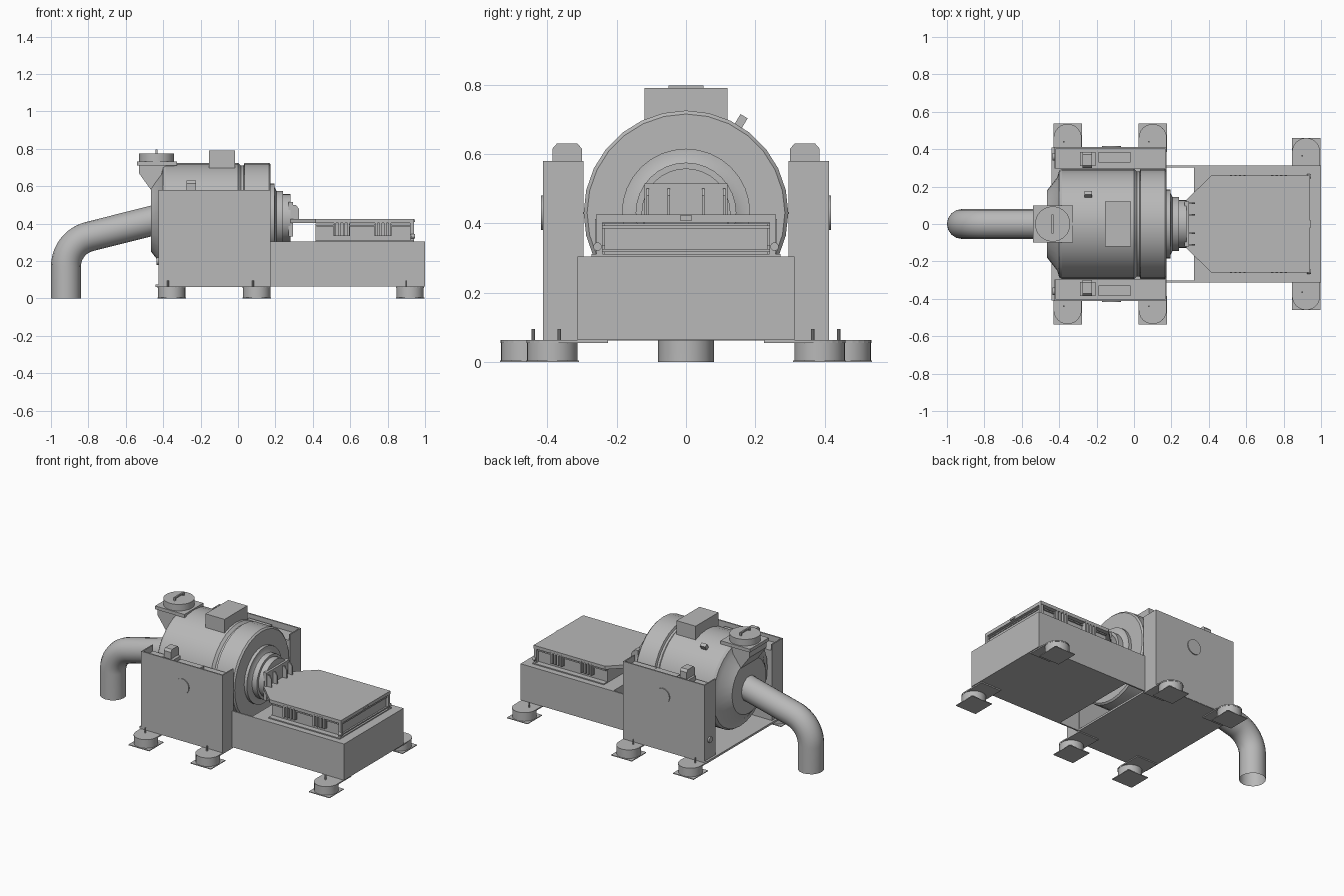
import bpy
import bmesh
from math import sin, cos, pi, radians, atan
from mathutils import Vector, Matrix

old = bpy.data.objects.get("Cube")
if old:
    bpy.data.objects.remove(old, do_unlink=True)

grey = bpy.data.materials.new("plain grey")
grey.use_nodes = True
COLOUR = (0.48, 0.48, 0.48, 1)
grey.diffuse_color = COLOUR
grey.node_tree.nodes["Principled BSDF"].inputs["Base Color"].default_value = COLOUR

AXIS = 0.43  # height of the drum axis


def finish(name, bm, smooth=False):
    bmesh.ops.recalc_face_normals(bm, faces=bm.faces)
    mesh = bpy.data.meshes.new(name)
    bm.to_mesh(mesh)
    bm.free()
    obj = bpy.data.objects.new(name, mesh)
    bpy.context.collection.objects.link(obj)
    mesh.materials.append(grey)
    if smooth:
        smooth_object(obj)
    return obj


def smooth_object(obj):
    bpy.ops.object.select_all(action="DESELECT")
    obj.select_set(True)
    bpy.context.view_layer.objects.active = obj
    bpy.ops.object.shade_smooth_by_angle(angle=radians(30))


def box(name, x, y, z):
    """Box from (min, max) pairs."""
    bm = bmesh.new()
    mid = Vector([(a + b) / 2 for a, b in (x, y, z)])
    size = [abs(b - a) for a, b in (x, y, z)]
    bmesh.ops.create_cube(bm, size=1, matrix=Matrix.LocRotScale(mid, None, size))
    return finish(name, bm)


def prism(name, points, axis, low, high):
    """Extrude a flat outline along one axis."""
    bm = bmesh.new()
    put = {"x": lambda p, h: (h, *p), "y": lambda p, h: (p[0], h, p[1]),
           "z": lambda p, h: (*p, h)}[axis]
    face = bm.faces.new([bm.verts.new(put(p, low)) for p in points])
    ext = bmesh.ops.extrude_face_region(bm, geom=[face])["geom"]
    move = Vector(put((0, 0), high - low))
    bmesh.ops.translate(bm, vec=move, verts=[v for v in ext if isinstance(v, bmesh.types.BMVert)])
    return finish(name, bm)


def cylinder(name, centre, radius, depth, axis="z", sides=32):
    rot = {"z": Matrix(), "x": Matrix.Rotation(pi / 2, 4, "Y"),
           "y": Matrix.Rotation(pi / 2, 4, "X")}[axis]
    bm = bmesh.new()
    bmesh.ops.create_cone(bm, cap_ends=True, segments=sides, radius1=radius, radius2=radius,
                          depth=depth, matrix=Matrix.Translation(centre) @ rot)
    return finish(name, bm, True)


def lathe(name, profile, sides=28):
    """Turn (x, radius) points about the drum axis, with closed ends."""
    bm = bmesh.new()
    rings = [[bm.verts.new((x, r * sin(2 * pi * i / sides), AXIS + r * cos(2 * pi * i / sides)))
              for i in range(sides)] for x, r in profile]
    for a, b in zip(rings, rings[1:]):
        for i in range(sides):
            j = (i + 1) % sides
            bm.faces.new((a[i], a[j], b[j], b[i]))
    bm.faces.new(rings[0])
    bm.faces.new(rings[-1])
    return finish(name, bm, True)


# Drum and its bearing hub
lathe("drum_body", [(-0.465, 0.18), (-0.41, 0.25), (-0.4, 0.285), (-0.385, 0.295),
                    (0.0, 0.295), (0.015, 0.28), (0.03, 0.28), (0.035, 0.295),
                    (0.165, 0.295), (0.175, 0.285), (0.175, 0.19)])
lathe("bearing_hub", [(0.17, 0.185), (0.195, 0.185), (0.195, 0.165), (0.205, 0.145),
                      (0.24, 0.145), (0.24, 0.128), (0.28, 0.128)], 32)
box("drum_top_box", (-0.155, -0.015), (-0.12, 0.12), (0.67, 0.79))
knob = box("drum_knob", (-0.265, -0.225), (-0.012, 0.012), (0.28, 0.325))
knob.matrix_world = Matrix.Translation((0, 0, AXIS)) @ Matrix.Rotation(-radians(31), 4, "X")

# Coupling block on the hub, with thin ribs
box("coupling_block", (0.27, 0.295), (-0.12, 0.12), (0.33, 0.515))
for y in (-0.11, -0.05, 0.05, 0.11):
    prism("coupling_rib", [(0.29, 0.42), (0.325, 0.42), (0.325, 0.48), (0.31, 0.5), (0.29, 0.5)],
          "y", y - 0.004, y + 0.004)
cylinder("hub_bolt", (0.245, 0, 0.545), 0.011, 0.02, "x", 12)

# Discharge pipe: straight drop, bend, sloping run into the drum
slope = atan(0.25)
bend_radius = 0.166
centre = (-0.92 + bend_radius, 0.17)
path = [(-0.92, 0.0)]
for i in range(13):
    a = pi - (pi / 2 - slope) * i / 12
    path.append((centre[0] + bend_radius * cos(a), centre[1] + bend_radius * sin(a)))
path.append((-0.42, 0.425))
curve = bpy.data.curves.new("discharge_pipe", "CURVE")
curve.dimensions = "3D"
curve.bevel_depth = 0.08
curve.bevel_resolution = 6
spline = curve.splines.new("POLY")
spline.points.add(len(path) - 1)
for point, (x, z) in zip(spline.points, path):
    point.co = (x, 0, z, 1)
pipe = bpy.data.objects.new("discharge_pipe", curve)
bpy.context.collection.objects.link(pipe)
curve.materials.append(grey)
bpy.ops.object.select_all(action="DESELECT")
pipe.select_set(True)
bpy.context.view_layer.objects.active = pipe
bpy.ops.object.convert(target="MESH")
smooth_object(bpy.context.view_layer.objects.active)

# Feed chute with flange, lid and handle
prism("feed_chute", [(-0.53, 0.71), (-0.34, 0.71), (-0.34, 0.49), (-0.4, 0.49), (-0.53, 0.67)],
      "y", -0.09, 0.09)
box("chute_flange", (-0.54, -0.325), (-0.1, 0.1), (0.71, 0.732))
cylinder("chute_lid", (-0.435, 0, 0.753), 0.094, 0.044)
box("lid_handle", (-0.44, -0.43), (-0.05, 0.05), (0.787, 0.797))
for y in (-0.045, 0.045):
    box("handle_post", (-0.44, -0.43), (y - 0.005, y + 0.005), (0.77, 0.79))

# Floor plate under the drum, base box and its side plates
box("floor_plate", (-0.44, 0.175), (-0.41, 0.41), (0.062, 0.075))
box("base_box", (0.32, 1.0), (-0.312, 0.312), (0.064, 0.305))

for s in (-1, 1):
    box("base_side_plate", (0.17, 0.325), (s * 0.302, s * 0.312), (0.064, 0.305))
    # Side housing: body with a raised rim on three sides
    box("side_housing", (-0.42, 0.172), (s * 0.297, s * 0.408), (0.064, 0.54))
    box("housing_outer_rim", (-0.425, 0.175), (s * 0.403, s * 0.412), (0.064, 0.58))
    for x in (-0.425, 0.167):
        box("housing_end_rim", (x, x + 0.008), (s * 0.296, s * 0.412), (0.064, 0.58))
    cylinder("housing_disc", (-0.12, s * 0.412, 0.43), 0.05, 0.012, "y")
    cylinder("housing_plug", (-0.428, s * 0.36, 0.2), 0.02, 0.015, "x", 16)
    prism("housing_lug", [(s * y, z) for y, z in ((0.3, 0.53), (0.385, 0.53), (0.385, 0.615),
          (0.372, 0.63), (0.313, 0.63), (0.3, 0.615))], "x", -0.275, -0.225)
    box("lug_foot", (-0.29, -0.205), (s * 0.31, s * 0.385), (0.53, 0.57))
    box("housing_latch", (-0.19, -0.02), (s * 0.33, s * 0.385), (0.53, 0.56))

    # Feet: ground plate, round pad, round-ended bracket and stud
    for x, y in ((-0.355, 0.46), (0.1, 0.46), (0.92, 0.385)):
        box("ground_plate", (x - 0.076, x + 0.076), (s * (y - 0.076), s * (y + 0.076)), (0, 0.005))
        cylinder("foot_pad", (x, s * y, 0.03), 0.073, 0.05)
        arc = [(x + 0.075 * cos(pi * i / 12), s * (y + 0.075 * sin(pi * i / 12))) for i in range(13)]
        inner = s * (y - 0.16)
        prism("foot_bracket", arc + [(x - 0.075, inner), (x + 0.075, inner)], "z", 0.055, 0.063)
        cylinder("foot_stud", (x - 0.02, s * (y - 0.02), 0.075), 0.005, 0.04, sides=10)

    # Vents and corner fittings on the electrical cabinet
    for x in (0.555, 0.775):
        box("vent_panel", (x - 0.045, x + 0.045), (s * 0.23, s * 0.246), (0.335, 0.4))
        for i in range(4):
            bar = x - 0.036 + i * 0.024
            box("vent_bar", (bar - 0.006, bar + 0.006), (s * 0.24, s * 0.262), (0.335, 0.412))
    box("cabinet_post", (0.92, 0.94), (s * 0.24, s * 0.258), (0.31, 0.424))
    cylinder("cabinet_knob", (0.935, s * 0.255, 0.333), 0.012, 0.02, "x", 16)


def cabinet_outline(inset):
    w = 0.275 - inset
    return [(0.28, -0.13), (0.415, -w), (0.94, -w), (0.94, w), (0.415, w), (0.28, 0.13)]


# Electrical cabinet: mounting flange, body, and lid reaching to the hub
box("cabinet_flange", (0.415, 0.94), (-0.272, 0.272), (0.303, 0.312))
box("cabinet_body", (0.415, 0.925), (-0.235, 0.235), (0.305, 0.4))
prism("cabinet_lid", cabinet_outline(0.015), "z", 0.403, 0.425)
box("cabinet_seam", (0.42, 0.93), (-0.245, 0.245), (0.385, 0.393))
box("cabinet_end_strip", (0.925, 0.935), (-0.24, 0.24), (0.318, 0.326))
box("cabinet_latch", (0.925, 0.947), (-0.018, 0.018), (0.408, 0.422))
